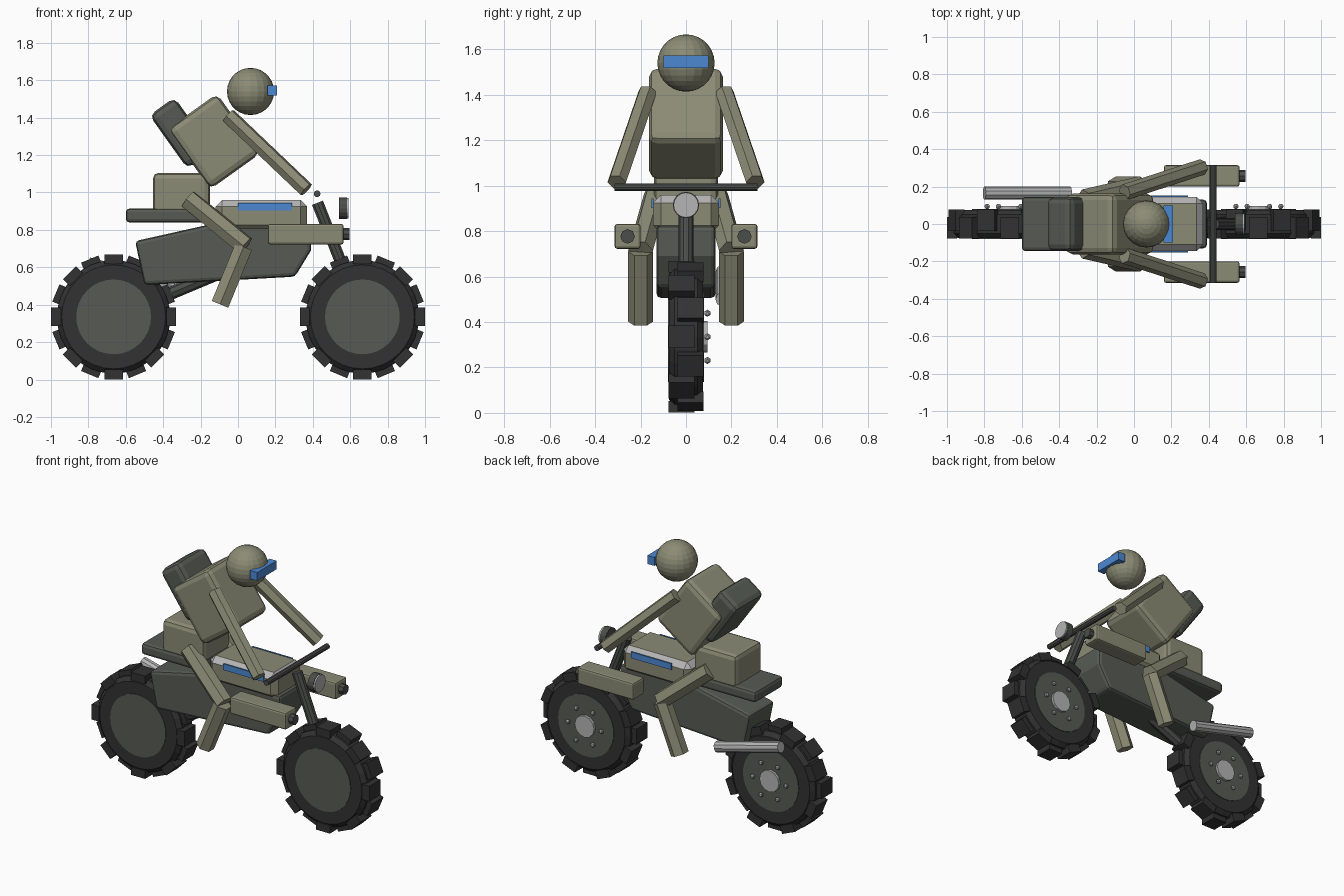
import bpy, bmesh
from math import radians, cos, sin, tau, pi
from mathutils import Vector, Matrix

if "Cube" in bpy.data.objects:
    bpy.data.objects.remove(bpy.data.objects["Cube"])


def material(name, r, g, b):
    m = bpy.data.materials.new(name)
    m.use_nodes = True
    m.diffuse_color = (r, g, b, 1)
    node = next(n for n in m.node_tree.nodes if n.type == 'BSDF_PRINCIPLED')
    node.inputs["Base Color"].default_value = (r, g, b, 1)
    return m


OLIVE = material("olive drab", 0.26, 0.26, 0.18)
DARK = material("dark green grey", 0.095, 0.105, 0.088)
RUBBER = material("black rubber", 0.032, 0.032, 0.032)
STEEL = material("dark steel", 0.07, 0.075, 0.07)
SILVER = material("silver", 0.46, 0.46, 0.46)
BLUE = material("blue", 0.075, 0.25, 0.65)


def finish(name, bm, mat, bevel=0, segments=2):
    """Bevel the sharp edges of a mesh and link it as an object."""
    if bevel:
        edges = [e for e in bm.edges if e.calc_face_angle(0) > radians(35)]
        bmesh.ops.bevel(bm, geom=edges, offset=bevel, segments=segments,
                        profile=0.5, affect='EDGES', clamp_overlap=True)
    bmesh.ops.recalc_face_normals(bm, faces=bm.faces)
    mesh = bpy.data.meshes.new(name)
    bm.to_mesh(mesh)
    bm.free()
    mesh.materials.append(mat)
    obj = bpy.data.objects.new(name, mesh)
    bpy.context.scene.collection.objects.link(obj)
    return obj


def box(name, mat, centre, size, bevel=0, tilt=0, segments=2):
    bm = bmesh.new()
    place = Matrix.Translation(centre) @ Matrix.Rotation(radians(tilt), 4, 'Y')
    bmesh.ops.create_cube(bm, size=1, matrix=place @ Matrix.Diagonal((*size, 1)))
    return finish(name, bm, mat, bevel, segments)


def rod(name, mat, start, end, radius, sides=12, bevel=0):
    a, b = Vector(start), Vector(end)
    d = b - a
    turn = d.to_track_quat('Z', 'Y').to_matrix().to_4x4()
    bm = bmesh.new()
    bmesh.ops.create_cone(bm, cap_ends=True, segments=sides, radius1=radius,
                          radius2=radius, depth=d.length,
                          matrix=Matrix.Translation((a + b) / 2) @ turn
                          @ Matrix.Rotation(pi / 2, 4, 'Z'))
    return finish(name, bm, mat, bevel, 1)


# Wheels: tyre, staggered tread blocks, disc, and hub with studs on the left
def wheel(prefix, x):
    z = 0.335
    rod(prefix + "_tyre", RUBBER, (x, -0.075, z), (x, 0.075, z), 0.303, 32, 0.025)
    rod(prefix + "_disc", DARK, (x, -0.079, z), (x, 0.079, z), 0.2, 32)
    rod(prefix + "_hub", SILVER, (x, 0.07, z), (x, 0.095, z), 0.07, 12)
    treads = bmesh.new()
    count = 16
    for i in range(count):
        side = 0.02 if i % 2 else -0.02
        place = (Matrix.Translation((x, side, z))
                 @ Matrix.Rotation(tau * i / count, 4, 'Y')
                 @ Matrix.Translation((0, 0, 0.308))
                 @ Matrix.Diagonal((0.1, 0.115, 0.052, 1)))
        bmesh.ops.create_cube(treads, size=1, matrix=place)
    finish(prefix + "_tread_blocks", treads, RUBBER)
    studs = bmesh.new()
    for i in range(6):
        a = tau * i / 6
        spot = (x + 0.12 * cos(a), 0.094, z + 0.12 * sin(a))
        bmesh.ops.create_icosphere(studs, subdivisions=1, radius=0.016,
                                   matrix=Matrix.Translation(spot))
    finish(prefix + "_studs", studs, SILVER)


wheel("front_wheel", 0.665)
wheel("rear_wheel", -0.665)

# Main body: side profile extruded across the width
profile = [(-0.55, 0.74), (-0.17, 0.825), (0.39, 0.825),
           (0.39, 0.69), (0.305, 0.55), (-0.5, 0.505)]
bm = bmesh.new()
base = bm.faces.new([bm.verts.new((x, -0.13, z)) for x, z in profile])
extruded = bmesh.ops.extrude_face_region(bm, geom=[base])["geom"]
bmesh.ops.translate(bm, vec=(0, 0.26, 0),
                    verts=[v for v in extruded if isinstance(v, bmesh.types.BMVert)])
bmesh.ops.recalc_face_normals(bm, faces=bm.faces)
finish("body", bm, DARK, 0.02)

# Tank with silver upper bevel and blue side stripes
tank = box("tank", OLIVE, (0.125, 0, 0.875), (0.49, 0.29, 0.17), 0.035, segments=1)
tank.data.materials.append(SILVER)
for face in tank.data.polygons:
    if 0.1 < face.normal.z < 0.95:
        face.material_index = 1
for name, s in (("left", 1), ("right", -1)):
    box(name + "_tank_stripe", BLUE, (0.145, s * 0.148, 0.923), (0.29, 0.009, 0.04))

# Seat, steering, swing arm, headlight and exhaust
box("seat", DARK, (-0.37, 0, 0.877), (0.46, 0.29, 0.075), 0.02)
rod("handlebar", STEEL, (0.423, -0.315, 0.993), (0.423, 0.315, 0.993), 0.018, 10)
rod("front_fork", STEEL, (0.425, 0, 0.945), (0.6, 0, 0.5), 0.033, 10)
rod("swing_arm", STEEL, (-0.66, 0, 0.335), (-0.1, 0, 0.57), 0.035, 8)
rod("headlight", STEEL, (0.54, 0, 0.915), (0.582, 0, 0.915), 0.058, 16)
rod("headlight_lens", SILVER, (0.582, 0, 0.915), (0.592, 0, 0.915), 0.055, 16)
rod("exhaust", SILVER, (-0.8, 0.165, 0.62), (-0.34, 0.165, 0.5), 0.035, 10)

# Rider's trunk and head
box("hips", OLIVE, (-0.302, 0, 0.995), (0.305, 0.28, 0.22), 0.03)
box("torso", OLIVE, (-0.13, 0, 1.273), (0.395, 0.325, 0.325), 0.035, 54.5)
box("backpack", DARK, (-0.305, 0, 1.318), (0.35, 0.29, 0.165), 0.035, 54.5)
bm = bmesh.new()
bmesh.ops.create_uvsphere(bm, u_segments=20, v_segments=14, radius=0.126,
                          matrix=Matrix.Translation((0.067, 0, 1.54)))
finish("head", bm, OLIVE)
box("visor", BLUE, (0.183, 0, 1.545), (0.05, 0.2, 0.055))

# Limbs and side pods on both sides
for name, s in (("left", 1), ("right", -1)):
    rod(name + "_arm", OLIVE, (-0.05, s * 0.17, 1.41), (0.365, s * 0.305, 1.015), 0.043, 6)
    rod(name + "_thigh", OLIVE, (-0.265, s * 0.13, 0.965), (0.04, s * 0.2, 0.715), 0.056, 6)
    rod(name + "_shin", OLIVE, (0.03, s * 0.2, 0.71), (-0.096, s * 0.2, 0.402), 0.055, 6)
    box(name + "_pod", OLIVE, (0.362, s * 0.257, 0.777), (0.405, 0.115, 0.11), 0.012)
    rod(name + "_pod_nozzle", STEEL, (0.55, s * 0.257, 0.777),
        (0.595, s * 0.257, 0.777), 0.032, 8)
